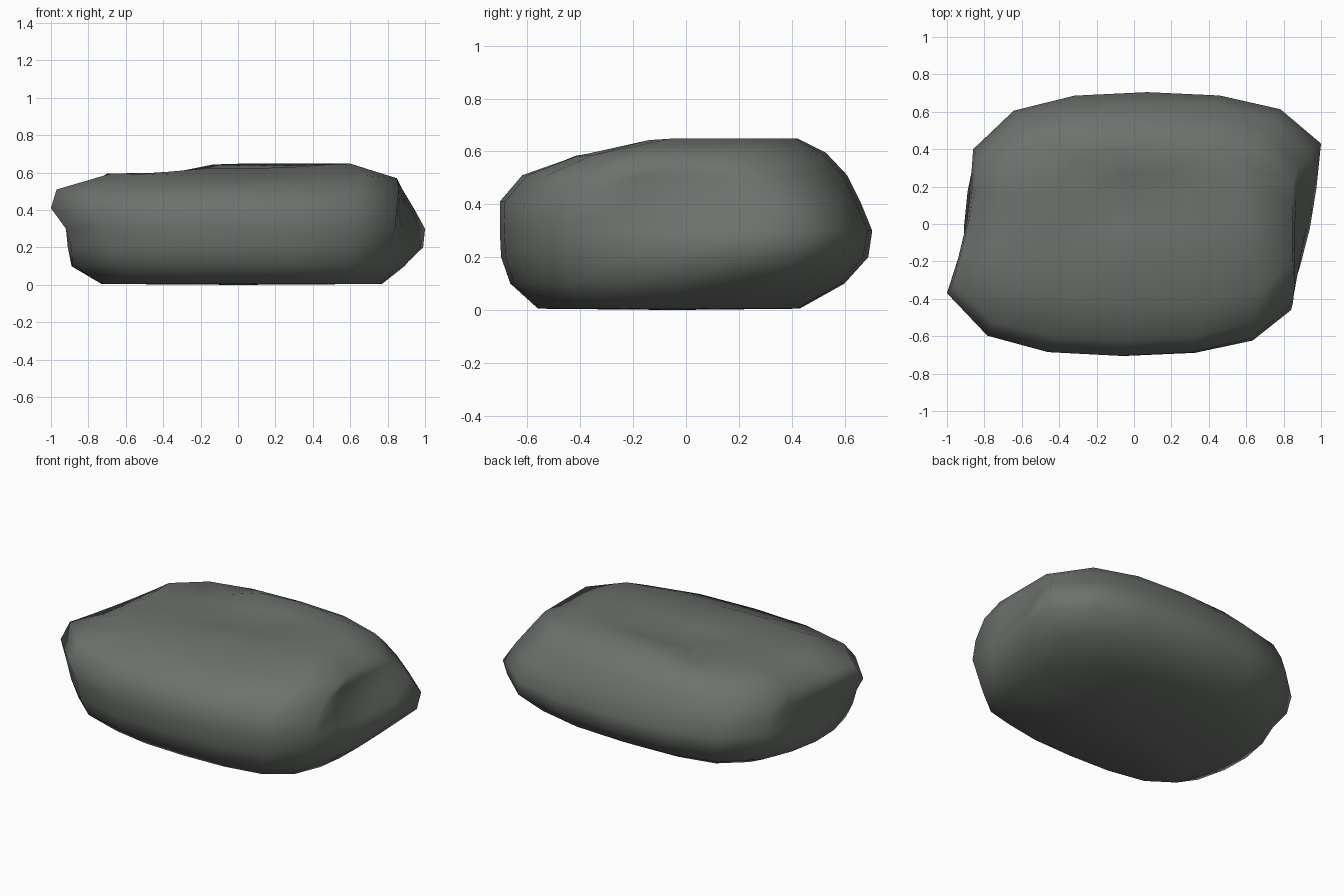
import bpy, bmesh
from math import cos, pi, exp

if "Cube" in bpy.data.objects:
    bpy.data.objects.remove(bpy.data.objects["Cube"])

# Stone layers from bottom to top:
# z, front-left, front-right, back-right, back-left corners, front y, back y, end bulge
LAYERS = [
    (.005, (-.66, -.40), (.68, -.40), (.68, .26), (-.62, .24), -.56, .43, .09),
    (.10, (-.84, -.42), (.78, -.44), (.84, .36), (-.78, .33), -.665, .60, .08),
    (.20, (-.89, -.42), (.81, -.45), (.99, .40), (-.85, .37), -.70, .69, .04),
    (.30, (-.92, -.42), (.84, -.46), (1.0, .43), (-.86, .40), -.705, .705, .0),
    (.41, (-1.0, -.37), (.85, -.42), (.94, .38), (-.85, .38), -.705, .66, -.03),
    (.51, (-.97, -.32), (.86, -.33), (.88, .30), (-.82, .34), -.62, .61, -.01),
    (.595, (-.68, -.22), (.85, -.20), (.85, .22), (-.70, .30), -.43, .53, .0),
    (.65, (-.45, -.06), (.60, -.06), (.57, .24), (-.42, .20), -.18, .42, .0),
]
LONG, SHORT = 6, 4


def bulged_edge(a, b, peak):
    """Rounded long side from corner a to corner b, reaching y = peak."""
    pts = []
    for i in range(LONG):
        f = i / LONG
        t = (-cos(pi * f) + 2 * f - 1) / 2
        f = (t + 1) / 2
        base = a[1] + (b[1] - a[1]) * f
        bulge = max(0, 1 - abs(t) ** 2.5) ** .55
        pts.append((a[0] + (b[0] - a[0]) * f, base + (peak - base) * bulge))
    return pts


def end_edge(a, b, bulge):
    """Short end side, bowed outward (or inward if negative)."""
    side = 1 if a[0] > 0 else -1
    return [(a[0] + (b[0] - a[0]) * f + side * bulge * 4 * f * (1 - f),
             a[1] + (b[1] - a[1]) * f)
            for f in (i / SHORT for i in range(SHORT))]


def height(x, y, z):
    """Worn hollow near the front of the top, and lower left and right shoulders."""
    if z > .55:
        z -= .035 * exp(-((x - .1) ** 2 / .12 + (y + .3) ** 2 / .06))
        z -= .025 * min(1, max(0, (x - .6) / .25))
    if z > .62:
        z -= .05 * min(1, max(0, (-x - .1) / .25))
    return z


bm = bmesh.new()
rings = []
for z, fl, fr, br, bl, front, back, bow in LAYERS:
    outline = (bulged_edge(fl, fr, front) + end_edge(fr, br, bow)
               + bulged_edge(br, bl, back) + end_edge(bl, fl, bow))
    rings.append([bm.verts.new((x, y, height(x, y, z))) for x, y in outline])

# Inner ring easing into the sunken top
rings.append([bm.verts.new((v.co.x * .5, .12 + (v.co.y - .12) * .5, v.co.z * .5 + .305))
              for v in rings[-1]])

# Side walls
n = len(rings[0])
for lower, upper in zip(rings, rings[1:]):
    for i in range(n):
        j = (i + 1) % n
        bm.faces.new((lower[i], lower[j], upper[j], upper[i]))

# Flat underside and slightly sunken top
bottom = bm.verts.new((0, -.05, 0))
top = bm.verts.new((0, .12, .602))
for i in range(n):
    j = (i + 1) % n
    bm.faces.new((rings[0][j], rings[0][i], bottom))
    bm.faces.new((rings[-1][i], rings[-1][j], top))

mesh = bpy.data.meshes.new("stone")
bm.to_mesh(mesh)
bm.free()
mesh.shade_smooth()
stone = bpy.data.objects.new("stone", mesh)
bpy.context.collection.objects.link(stone)

mat = bpy.data.materials.new("grey_stone")
mat.diffuse_color = (.155, .17, .155, 1)
mat.use_nodes = True
mat.node_tree.nodes["Principled BSDF"].inputs["Base Color"].default_value = mat.diffuse_color
mesh.materials.append(mat)
